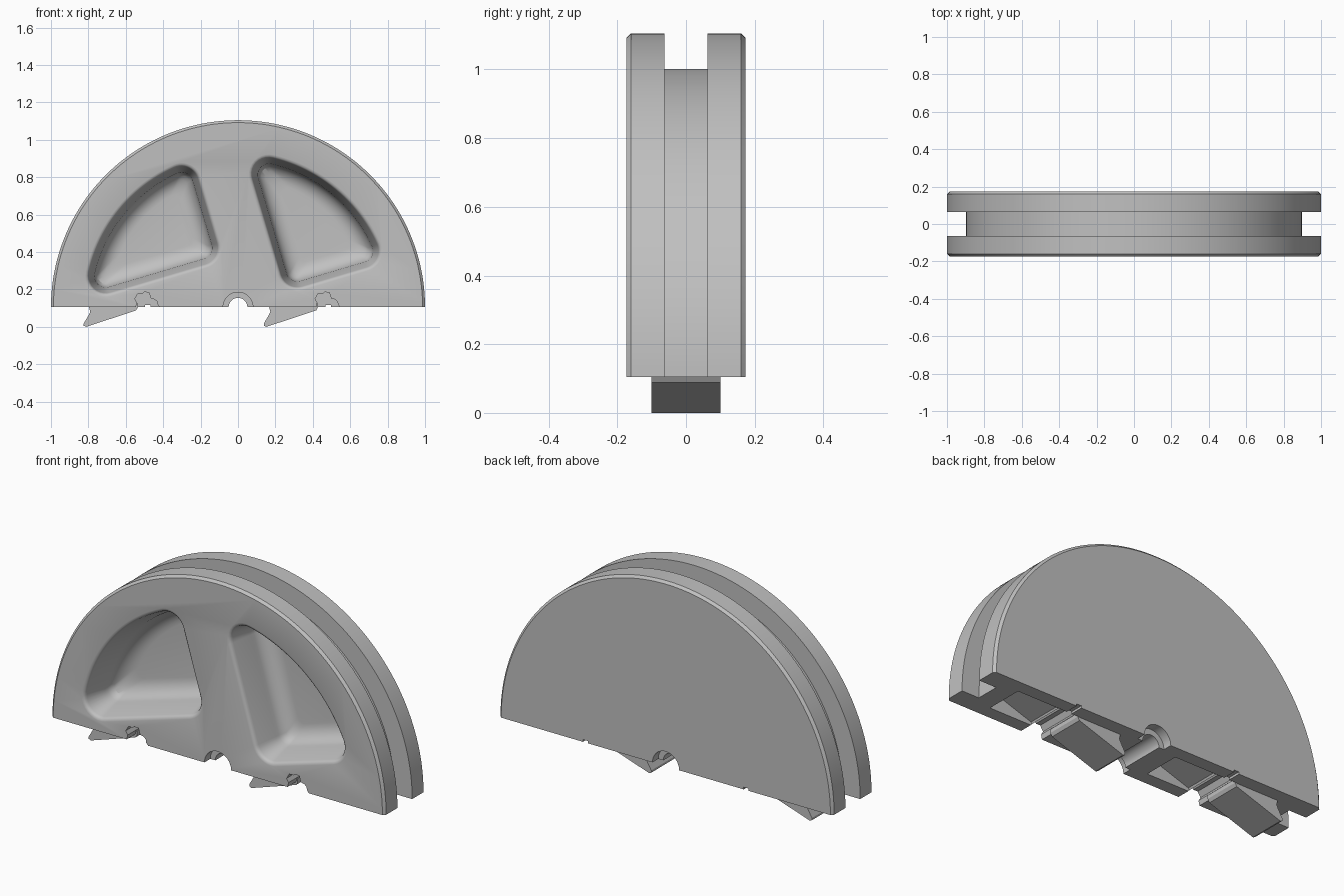
import bpy, bmesh, math
from math import sin, cos, pi, sqrt, atan2, radians

if "Cube" in bpy.data.objects:
    bpy.data.objects.remove(bpy.data.objects["Cube"])

H = 0.173      # half thickness
CZ = 0.105     # height of the split plane and wheel axis

grey = bpy.data.materials.new("plain grey")
grey.diffuse_color = (0.53, 0.53, 0.53, 1)
grey.use_nodes = True
grey.node_tree.nodes["Principled BSDF"].inputs["Base Color"].default_value = grey.diffuse_color


def make(name, bm):
    bmesh.ops.recalc_face_normals(bm, faces=bm.faces)
    me = bpy.data.meshes.new(name)
    bm.to_mesh(me)
    bm.free()
    me.materials.append(grey)
    ob = bpy.data.objects.new(name, me)
    bpy.context.collection.objects.link(ob)
    return ob


def loft(name, loops):
    """Closed solid through loops holding the same number of points."""
    bm = bmesh.new()
    rings = [[bm.verts.new(p) for p in lp] for lp in loops]
    n = len(rings[0])
    for a, b in zip(rings, rings[1:]):
        for i in range(n):
            j = (i + 1) % n
            bm.faces.new((a[i], a[j], b[j], b[i]))
    bm.faces.new(rings[0])
    bm.faces.new(rings[-1])
    return make(name, bm)


def prism(name, pts, y0, y1):
    return loft(name, [[(x, y, z) for x, z in pts] for y in (y0, y1)])


def activate(ob):
    bpy.ops.object.select_all(action='DESELECT')
    ob.select_set(True)
    bpy.context.view_layer.objects.active = ob


def cut(target, cutter):
    cutter.hide_render = True
    activate(target)
    m = target.modifiers.new("cut", 'BOOLEAN')
    m.operation = 'DIFFERENCE'
    m.solver = 'EXACT'
    m.object = cutter
    bpy.ops.object.modifier_apply(modifier=m.name)
    bpy.data.objects.remove(cutter, do_unlink=True)


# Grooved half wheel: section swept through a half turn
section = [(0.987, -H), (1, -H + 0.013), (1, -0.063), (0.897, -0.063),
           (0.897, 0.063), (1, 0.063), (1, H - 0.013), (0.987, H)]
bm = bmesh.new()
STEPS = 96
rings = []
for k in range(STEPS + 1):
    t = pi * k / STEPS
    rings.append([bm.verts.new((r * cos(t), y, CZ + r * sin(t))) for r, y in section])
for a, b in zip(rings, rings[1:]):
    for i in range(len(section) - 1):
        bm.faces.new((a[i], a[i + 1], b[i + 1], b[i]))
bm.faces.new([r[0] for r in rings])
bm.faces.new([r[-1] for r in rings])
bm.faces.new(rings[0] + rings[-1][::-1])
wheel = make("half_wheel", bm)


# Pocket outline: two square sides, an outer arc and three rounded corners
def outline(inset):
    a, b, big = 0.25 + inset, -0.01 + inset, 0.837 - inset
    c = max(0.11 - inset, 0.04)
    low = (a + c, b + c)
    right = (sqrt((big - c) ** 2 - (b + c) ** 2), b + c)
    top = (a + c, sqrt((big - c) ** 2 - (a + c) ** 2))
    tr, tt = atan2(right[1], right[0]), atan2(top[1], top[0])
    pts = []
    for (u, v), r, t0, t1, n in ((low, c, pi, 1.5 * pi, 10),
                                 (right, c, -pi / 2, tr, 12),
                                 ((0, 0), big, tr, tt, 24),
                                 (top, c, tt, pi, 10)):
        first = 1 if r == big else 0
        last = n if r == big else n + 1
        for k in range(first, last):
            t = t0 + (t1 - t0) * k / n
            pts.append((u + r * cos(t), v + r * sin(t)))
    return pts


# Pocket depth steps: softened rim, drafted wall, large floor fillet
steps = [(0, -0.03), (0, 0), (0.010, 0.003), (0.017, 0.010), (0.02, 0.02), (0.05, 0.13)]
for k in range(1, 8):
    t = k / 7 * pi / 2
    steps.append((0.05 + 0.09 * (1 - cos(t)), 0.13 + 0.09 * sin(t)))

for turn in (16.5, 106.5):
    s, c = sin(radians(turn)), cos(radians(turn))
    loops = [[(u * c - v * s, -H + d, CZ + u * s + v * c) for u, v in outline(i)]
             for i, d in steps]
    cut(wheel, loft("pocket_cutter", loops))

# Axle bore with a wider step at both faces
bore = [(0.08, -H - 0.05), (0.08, -H + 0.05), (0.05, -H + 0.05),
        (0.05, H - 0.05), (0.08, H - 0.05), (0.08, H + 0.05)]
cut(wheel, loft("bore_cutter", [[(r * cos(2 * pi * k / 48), y, CZ + r * sin(2 * pi * k / 48))
                                 for k in range(48)] for r, y in bore]))

# Wedge teeth, and matching sockets a half turn away
tooth = [(-0.80, 0.125), (-0.795, 0.10), (-0.79, 0.08), (-0.80, 0.06), (-0.825, 0.018),
         (-0.825, 0.006), (-0.812, 0.0), (-0.545, 0.088), (-0.535, 0.105), (-0.535, 0.125)]
# Latch channel beside each tooth
latch = [(-0.064, 0.05), (-0.064, 0.105), (-0.058, 0.13), (-0.07, 0.15), (-0.053, 0.178),
         (-0.027, 0.178), (-0.02, 0.186), (0.006, 0.184), (0.016, 0.152), (0.037, 0.147),
         (0.05, 0.135), (0.053, 0.118), (0.064, 0.105), (0.064, 0.05)]
slot = [(-0.015, 0.05), (-0.015, 0.117), (0.015, 0.117), (0.015, 0.05)]

for shift in (0, 0.963):
    socket = [(-x - shift, 2 * CZ - z) for x, z in tooth]
    cut(wheel, prism("socket_cutter", socket, -0.102, 0.102))
for x0 in (-0.482, 0.482):
    cut(wheel, prism("latch_cutter", [(x0 + x, z) for x, z in latch], -H - 0.05, 0.102))
    cut(wheel, prism("slot_cutter", [(x0 + x, z) for x, z in slot], 0.05, H + 0.05))

parts = [wheel]
for name, shift in (("left_tooth", 0), ("right_tooth", 0.963)):
    parts.append(prism(name, [(x + shift, z) for x, z in tooth], -0.1, 0.1))

for ob in parts:
    activate(ob)
    bpy.ops.object.shade_smooth_by_angle(angle=radians(30))
